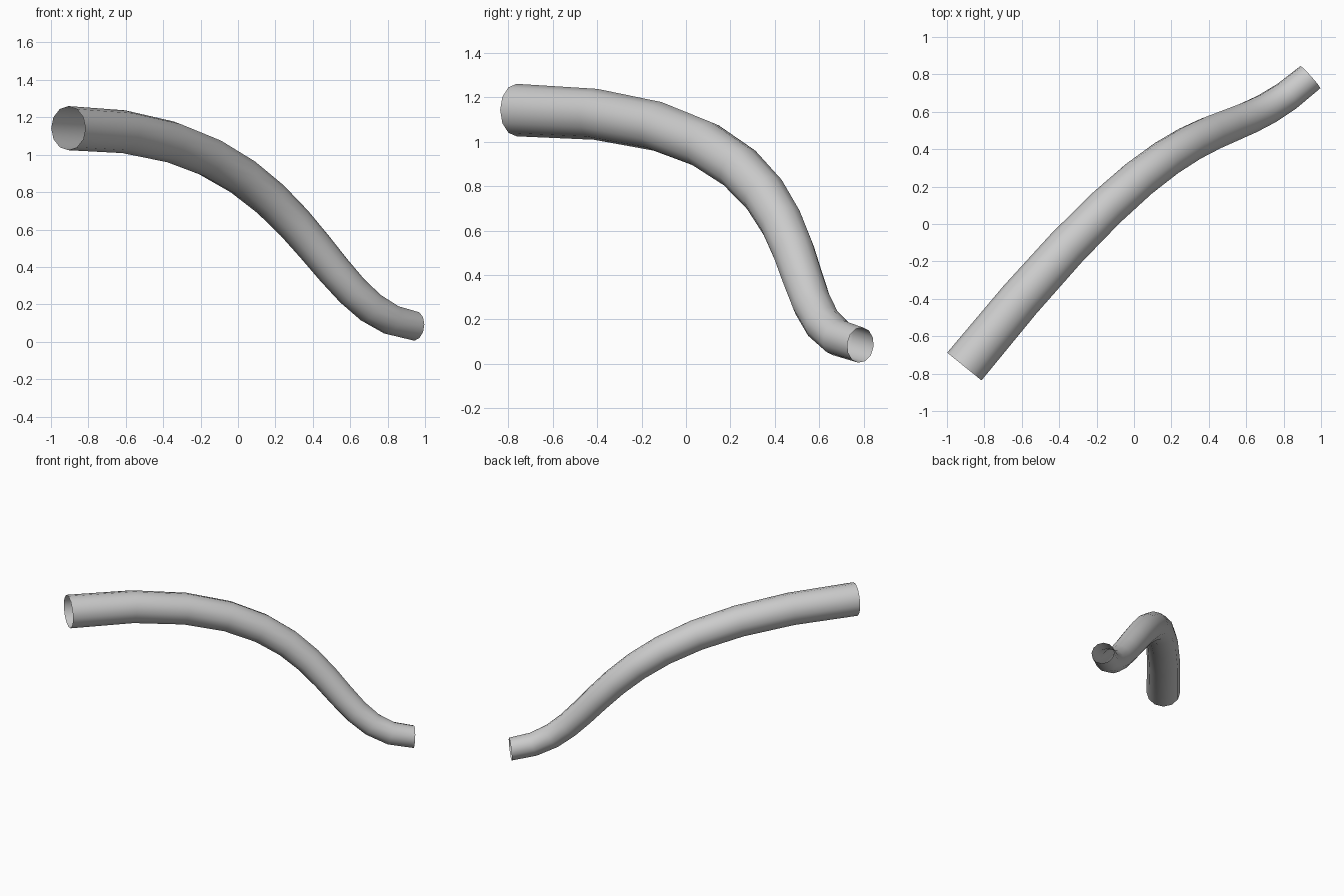
import bpy

if "Cube" in bpy.data.objects:
    bpy.data.objects.remove(bpy.data.objects["Cube"])

# Tapered open pipe: one cubic Bezier span with a round 12-sided bevel
curve = bpy.data.curves.new("bent_pipe", 'CURVE')
curve.dimensions = '3D'
curve.resolution_u = 12
curve.fill_mode = 'FULL'
curve.bevel_depth = 1.0
curve.bevel_resolution = 4
curve.use_fill_caps = False

spline = curve.splines.new('BEZIER')
spline.bezier_points.add(1)
start, end = spline.bezier_points
for p in (start, end):
    p.handle_left_type = p.handle_right_type = 'FREE'

# Wide upper end
start.co = (-0.907, -0.762, 1.142)
start.handle_left = (-2.19, -2.36, 1.14)
start.handle_right = (0.38, 0.832, 1.145)
start.radius = 0.118

# Narrow lower end
end.co = (0.943, 0.785, 0.085)
end.handle_left = (0.408, 0.307, 0.14)
end.handle_right = (1.478, 1.263, 0.03)
end.radius = 0.08

pipe = bpy.data.objects.new("bent_pipe", curve)
bpy.context.collection.objects.link(pipe)

# Turn into a smooth-shaded mesh
bpy.context.view_layer.objects.active = pipe
pipe.select_set(True)
bpy.ops.object.convert(target='MESH')
bpy.ops.object.shade_smooth()
